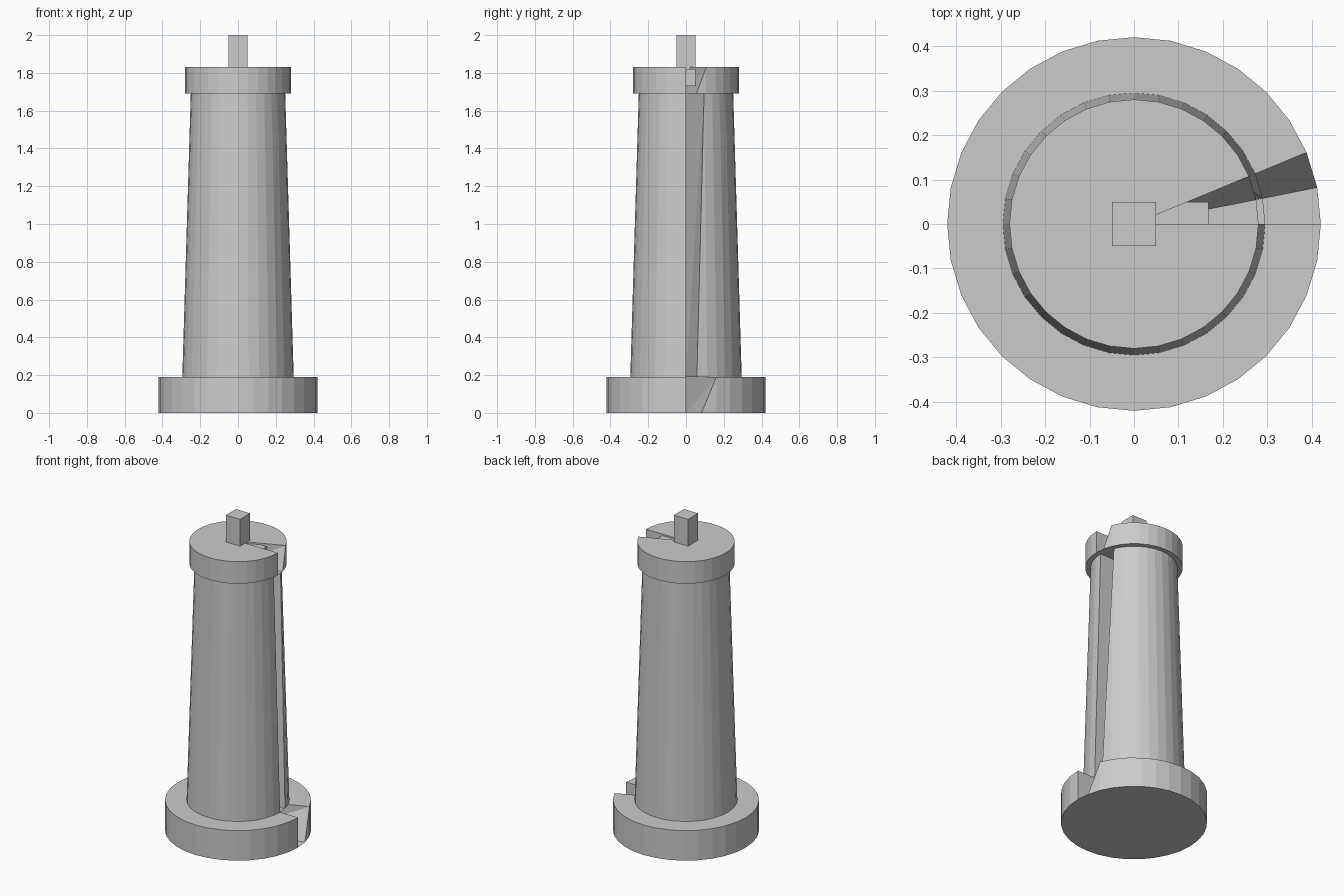
import bpy, bmesh, math
from mathutils import Vector

if "Cube" in bpy.data.objects:
    bpy.data.objects.remove(bpy.data.objects["Cube"])

SIDES = 32


def add_object(name, bm):
    mesh = bpy.data.meshes.new(name)
    bm.to_mesh(mesh)
    bm.free()
    obj = bpy.data.objects.new(name, mesh)
    bpy.context.collection.objects.link(obj)
    return obj


def rim_vert(bm, step, z, radius):
    a = step * 2 * math.pi / SIDES
    p = Vector((radius * math.cos(a), radius * math.sin(a), z))
    return min(bm.verts, key=lambda v: (v.co - p).length)


# Tapered drum whose second top rim point is sunk to the base centre,
# leaving an open wedge notch on the +x side
def notched_drum(name, r_low, r_high, z0, z1):
    bm = bmesh.new()
    bmesh.ops.create_cone(bm, cap_ends=True, cap_tris=True, segments=SIDES,
                          radius1=r_low, radius2=r_high, depth=z1 - z0)
    bmesh.ops.translate(bm, verts=bm.verts, vec=(0, 0, (z0 + z1) / 2))
    low = [rim_vert(bm, i, z0, r_low) for i in range(3)]
    high = [rim_vert(bm, i, z1, r_high) for i in range(3)]
    bmesh.ops.connect_verts(bm, verts=[low[0], high[1]])
    bmesh.ops.connect_verts(bm, verts=[low[1], high[2]])
    high[1].co = (0, 0, z0)
    return add_object(name, bm)


def box(name, lo, hi):
    bm = bmesh.new()
    bmesh.ops.create_cube(bm, size=1)
    for v in bm.verts:
        v.co = [lo[i] if v.co[i] < 0 else hi[i] for i in range(3)]
    return add_object(name, bm)


# Base, shaft and head
notched_drum("base", 0.42, 0.42, 0.0, 0.19)
notched_drum("shaft", 0.295, 0.25, 0.19, 1.69)
notched_drum("head", 0.28, 0.28, 1.69, 1.83)

# Square spindle on top and the bar inside the head
box("spindle", (-0.05, -0.05, 1.80), (0.05, 0.05, 2.0))
box("inner_bar", (-0.167, -0.05, 1.73), (0.167, 0.05, 1.82))
